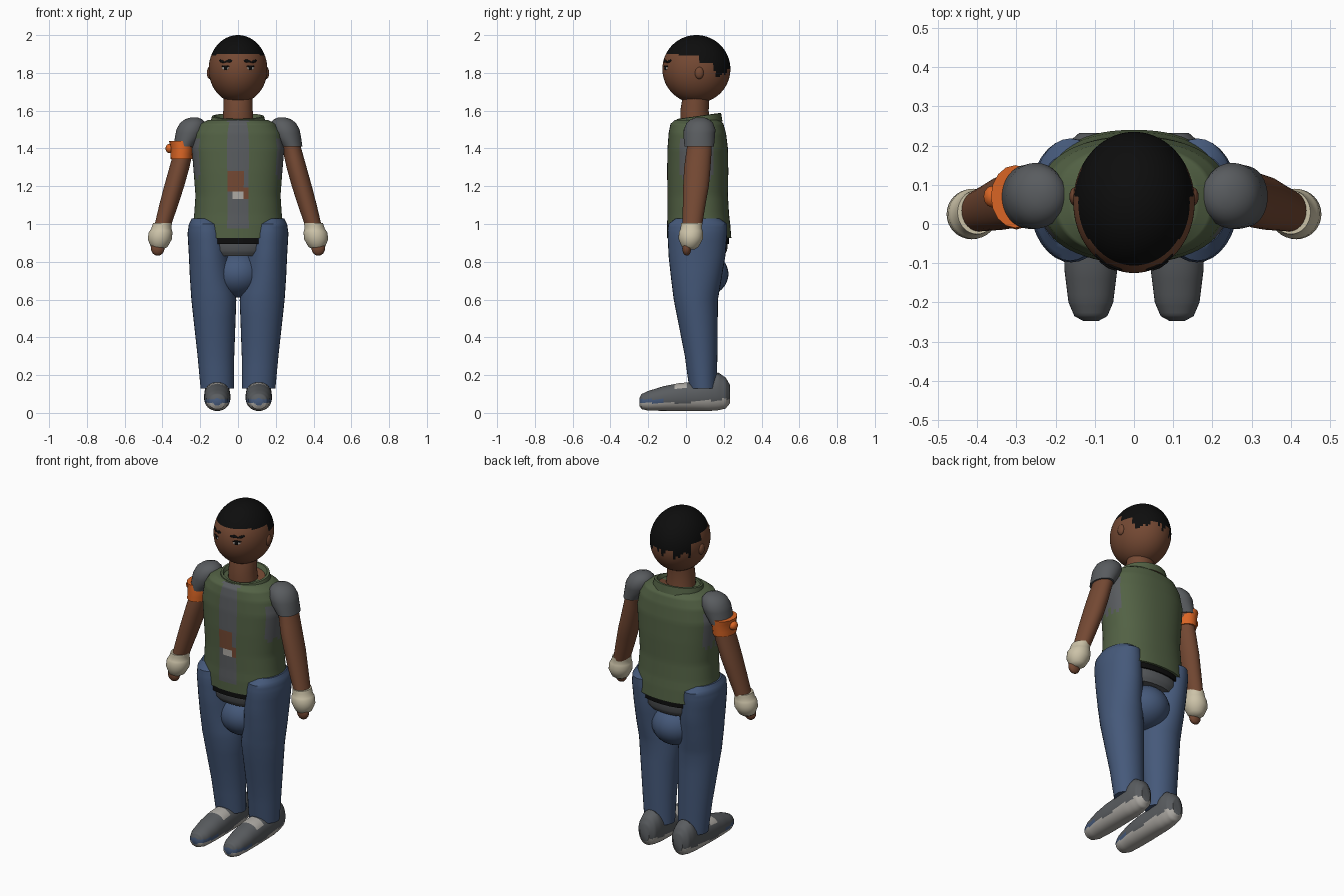
import bpy, bmesh, math, random
from mathutils import Vector

random.seed(4)
if "Cube" in bpy.data.objects:
    bpy.data.objects.remove(bpy.data.objects["Cube"], do_unlink=True)


def material(name, r, g, b):
    m = bpy.data.materials.new(name)
    m.use_nodes = True
    m.diffuse_color = (r, g, b, 1)
    m.node_tree.nodes["Principled BSDF"].inputs["Base Color"].default_value = (r, g, b, 1)
    return m


SKIN = material("brown_skin", .175, .066, .033)
HAIR = material("black_hair", .004, .004, .004)
GREEN = material("olive_green", .085, .12, .058)
GREY = material("dark_grey", .1, .107, .115)
BLUE = material("denim_blue", .06, .1, .195)
CREAM = material("cream_wrap", .6, .54, .39)
ORANGE = material("orange_band", .7, .13, .018)
PALE = material("pale_sole", .42, .4, .37)


def finish(name, bm, mats, rule=None, angle=40):
    bmesh.ops.recalc_face_normals(bm, faces=bm.faces)
    if rule:
        for f in bm.faces:
            f.material_index = mats.index(rule(f.calc_center_median()))
    mesh = bpy.data.meshes.new(name)
    bm.to_mesh(mesh)
    bm.free()
    for m in mats:
        mesh.materials.append(m)
    ob = bpy.data.objects.new(name, mesh)
    bpy.context.collection.objects.link(ob)
    bpy.ops.object.select_all(action='DESELECT')
    ob.select_set(True)
    bpy.context.view_layer.objects.active = ob
    bpy.ops.object.shade_smooth_by_angle(angle=math.radians(angle))
    return ob


def loft(name, rings, mats, rule=None, axis='z', n=2.0, segs=32, sub=2, side=1, shear=0):
    """Skin closed rings given as (position, centre u, centre v, radius u, radius v)."""
    rows = []
    for a, b in zip(rings, rings[1:]):
        rows += [[p + (q - p) * i / sub for p, q in zip(a, b)] for i in range(sub)]
    rows.append(rings[-1])
    bm = bmesh.new()
    loops = []
    for t, cu, cv, ru, rv in rows:
        loop = []
        for k in range(segs):
            a = 2 * math.pi * k / segs
            c, s = math.cos(a), math.sin(a)
            u = cu * side + ru * math.copysign(abs(c) ** (2 / n), c)
            v = cv + rv * math.copysign(abs(s) ** (2 / n), s)
            loop.append(bm.verts.new((u, v, t + shear * (v - cv)) if axis == 'z' else (u, t, v)))
        loops.append(loop)
    for a, b in zip(loops, loops[1:]):
        for k in range(segs):
            j = (k + 1) % segs
            bm.faces.new((a[k], a[j], b[j], b[k]))
    bm.faces.new(loops[0])
    bm.faces.new(loops[-1])
    return finish(name, bm, mats, rule)


def ball(name, centre, radii, mats, rule=None, segs=24, normal=None, roll=0):
    bm = bmesh.new()
    bmesh.ops.create_uvsphere(bm, u_segments=segs, v_segments=segs * 3 // 4, radius=1)
    for v in bm.verts:
        p = Vector(a * b for a, b in zip(v.co, radii))
        if normal:
            c, s = math.cos(roll), math.sin(roll)
            p = Vector((p.x * c - p.z * s, p.y, p.x * s + p.z * c))
            p.rotate(normal.to_track_quat('Y', 'Z'))
        v.co = p + Vector(centre)
    return finish(name, bm, mats, rule)


# Head, with a cropped hairline that is ragged at the back
HC, HR = Vector((0, .055, 1.82)), Vector((.155, .18, .18))
jag = [random.uniform(-.035, .025) for _ in range(73)]


def head_rule(c):
    if c.y < .07:
        line = 1.905 if abs(c.x) < .115 else 1.89
    elif c.y < .14:
        line = 1.85
    else:
        line = 1.8 + jag[int((math.atan2(c.x, c.y - HC.y) / math.tau + .5) * 72)]
    return HAIR if c.z > line else SKIN


ball("head", HC, HR, [SKIN, HAIR], head_rule, segs=72)


# Facial details as thin plates lying on the head surface
def face_plate(name, x, z, w, h, mat, roll=0, depth=.004):
    dx, dz = x / HR.x, (z - HC.z) / HR.z
    dy = -math.sqrt(1 - dx * dx - dz * dz)
    p = HC + Vector((dx * HR.x, dy * HR.y, dz * HR.z))
    normal = Vector((dx / HR.x, dy / HR.y, dz / HR.z)).normalized()
    ball(name, p, (w, depth, h), [mat], segs=16, normal=normal, roll=roll)


for s, side in ((1, "left"), (-1, "right")):
    face_plate(side + "_brow_inner", .05 * s, 1.862, .022, .008, HAIR, roll=.12 * s)
    face_plate(side + "_brow_outer", .085 * s, 1.861, .021, .007, HAIR, roll=-.3 * s)
    face_plate(side + "_eye_white", .067 * s, 1.826, .02, .01, PALE, depth=.003)
    face_plate(side + "_eye_lid", .067 * s, 1.835, .024, .005, HAIR)
    face_plate(side + "_pupil", .065 * s, 1.826, .013, .012, HAIR, depth=.0045)
    ball(side + "_ear", (.15 * s, .07, 1.8), (.015, .024, .032), [SKIN], segs=16)

loft("neck", [(1.5, 0, .05, .085, .08), (1.6, 0, .045, .078, .075), (1.69, 0, .055, .075, .07)], [SKIN])


# Open vest over a shirt with a torn front and side panels
def vest_rule(c):
    if c.y < 0 and abs(c.x) < .052 and c.z > .97:
        if 1.18 < c.z < 1.28 and -.055 < c.x < .03 or 1.14 < c.z < 1.19 and c.x > .02:
            return SKIN
        if 1.14 < c.z < 1.19 and abs(c.x) < .03:
            return PALE
        return GREY
    ragged = 1.25 + .025 * math.sin(c.y * 200)
    if abs(c.x) > .17 and -.035 < c.y < .145 and ragged < c.z < 1.46:
        return GREY
    return GREEN


loft("vest", [(.925, 0, .07, .235, .17), (1.0, 0, .067, .238, .167), (1.05, 0, .065, .232, .163),
              (1.15, 0, .062, .225, .16), (1.28, 0, .062, .235, .162), (1.4, 0, .062, .245, .16),
              (1.48, 0, .06, .23, .152), (1.53, 0, .058, .2, .14), (1.55, 0, .06, .16, .12)],
     [GREEN, GREY, SKIN, PALE], vest_rule, n=2.3, segs=64, sub=6)
loft("collar", [(1.525, 0, .068, .15, .125), (1.57, 0, .068, .138, .118), (1.572, 0, .066, .125, .108),
                (1.55, 0, .064, .115, .098)], [GREEN, SKIN],
     lambda c: SKIN if Vector((c.x, c.y - .065)).length < .05 else GREEN, sub=1, shear=.14)
loft("shirt_hem", [(.83, 0, .07, .16, .13), (.86, 0, .068, .19, .15), (.95, 0, .066, .21, .157)], [GREY], n=2.3)
loft("belt", [(.895, 0, .066, .215, .162), (.93, 0, .066, .215, .162)], [HAIR], n=2.3)
ball("trouser_seat", (0, .075, .735), (.14, .15, .125), [BLUE])


# Shoe colours: pale sole, scuffed toe, pale tongue
def shoe_rule(c):
    if c.z < .052 + max(0, c.y) * .1:
        return PALE
    if c.y < -.12 and c.z < .072:
        return BLUE
    if -.06 < c.y < .015 and c.z > .128:
        return PALE
    return GREY


for s, side in ((1, "left"), (-1, "right")):
    loft(side + "_trouser_leg",
         [(.13, .11, .09, .088, .073), (.3, .117, .08, .097, .086), (.6, .128, .052, .119, .117),
          (.72, .144, .055, .111, .135), (.83, .152, .058, .108, .15), (.95, .16, .06, .107, .158),
          (1.0, .163, .062, .097, .156), (1.03, .172, .062, .072, .115)], [BLUE], side=s, sub=3)
    loft(side + "_shoe",
         [(-.247, .11, .058, .02, .02), (-.235, .11, .06, .042, .04), (-.2, .11, .064, .057, .052),
          (-.12, .11, .076, .067, .065), (-.04, .11, .084, .07, .073), (.05, .11, .088, .068, .077),
          (.12, .11, .1, .067, .09), (.17, .11, .114, .064, .1), (.21, .11, .105, .055, .082),
          (.232, .11, .1, .03, .05)],
         [GREY, PALE, BLUE], shoe_rule, axis='y', n=2.2, segs=40, sub=4, side=s)
    # Arms
    loft(side + "_arm",
         [(1.48, .255, .072, .06, .065), (1.4, .285, .07, .05, .066), (1.3, .31, .06, .053, .07),
          (1.2, .338, .053, .053, .068), (1.1, .367, .043, .05, .06), (.96, .408, .03, .042, .05)],
         [SKIN], side=s)
    loft(side + "_sleeve",
         [(1.41, .285, .07, .056, .078), (1.46, .262, .07, .072, .083), (1.5, .25, .072, .076, .084),
          (1.535, .24, .073, .067, .07), (1.555, .235, .074, .045, .048), (1.565, .232, .074, .015, .018)],
         [GREY], side=s)
    loft(side + "_hand_wrap",
         [(.865, .418, .02, .022, .025), (.88, .417, .022, .045, .045), (.92, .414, .025, .064, .064),
          (.955, .41, .026, .063, .064), (.975, .406, .028, .054, .057), (1.005, .4, .03, .05, .056)],
         [CREAM], side=s)
    ball(side + "_fingers", (.425 * s, .004, .872), (.036, .024, .04), [SKIN], segs=16)

# Band with a knot on the right upper arm
loft("arm_band", [(1.345, .3, .064, .058, .078), (1.4, .297, .067, .06, .08), (1.44, .303, .07, .062, .08)],
     [ORANGE], side=-1, segs=16)
ball("arm_band_knot", (-.362, .07, 1.4), (.022, .028, .025), [ORANGE], segs=12)
